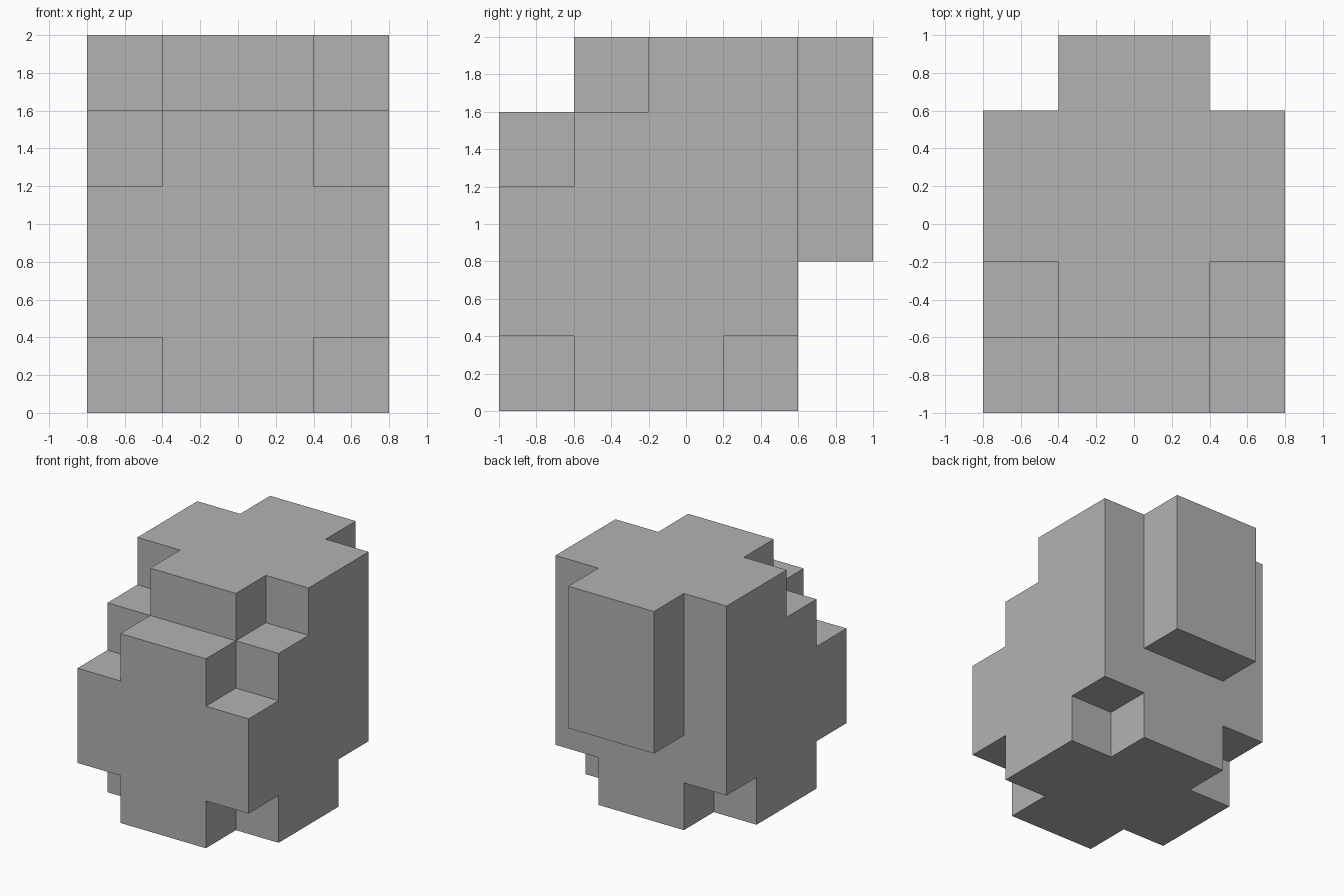
import bpy
import bmesh
import math

cube = bpy.data.objects.get("Cube")
if cube:
    bpy.data.objects.remove(cube)

CELL = 0.4
NX, NY, NZ = 4, 5, 5


def filled(x, y, z):
    """True where the blocky body has a cell (y runs front to back)."""
    if not (0 <= x < NX and 0 <= y < NY and 0 <= z < NZ):
        return False
    side = x in (0, NX - 1)
    if y == 4:                       # raised back panel
        return not side and z >= 2
    if z == 0:                       # notched bottom corners
        return not (side and y in (0, 3))
    if y == 0:                       # stepped front
        return z <= 2 or (z == 3 and not side)
    if z == 4:                       # notched top front corners
        return not (side and y == 1)
    return True


# Grey material
grey = bpy.data.materials.new("mid grey")
grey.use_nodes = True
colour = (0.448, 0.448, 0.448, 1)
grey.diffuse_color = colour
grey.node_tree.nodes["Principled BSDF"].inputs["Base Color"].default_value = colour

# Outer skin: a quad wherever a filled cell meets an empty one
bm = bmesh.new()
for x in range(NX):
    for y in range(NY):
        for z in range(NZ):
            if not filled(x, y, z):
                continue
            for axis in range(3):
                for step in (0, 1):
                    near = [x, y, z]
                    near[axis] += 2 * step - 1
                    if filled(*near):
                        continue
                    u, v = (axis + 1) % 3, (axis + 2) % 3
                    ring = []
                    for du, dv in ((0, 0), (1, 0), (1, 1), (0, 1)):
                        p = [x, y, z]
                        p[axis] += step
                        p[u] += du
                        p[v] += dv
                        ring.append(bm.verts.new(((p[0] - NX / 2) * CELL,
                                                  (p[1] - NY / 2) * CELL,
                                                  p[2] * CELL)))
                    bm.faces.new(ring if step else ring[::-1])

# Weld the skin and merge coplanar quads into clean flat faces
bmesh.ops.remove_doubles(bm, verts=bm.verts[:], dist=0.001)
bmesh.ops.dissolve_limit(bm, angle_limit=math.radians(1),
                         verts=bm.verts[:], edges=bm.edges[:])
bmesh.ops.recalc_face_normals(bm, faces=bm.faces[:])

mesh = bpy.data.meshes.new("blocky_body")
bm.to_mesh(mesh)
bm.free()
mesh.materials.append(grey)
body = bpy.data.objects.new("blocky_body", mesh)
bpy.context.collection.objects.link(body)
